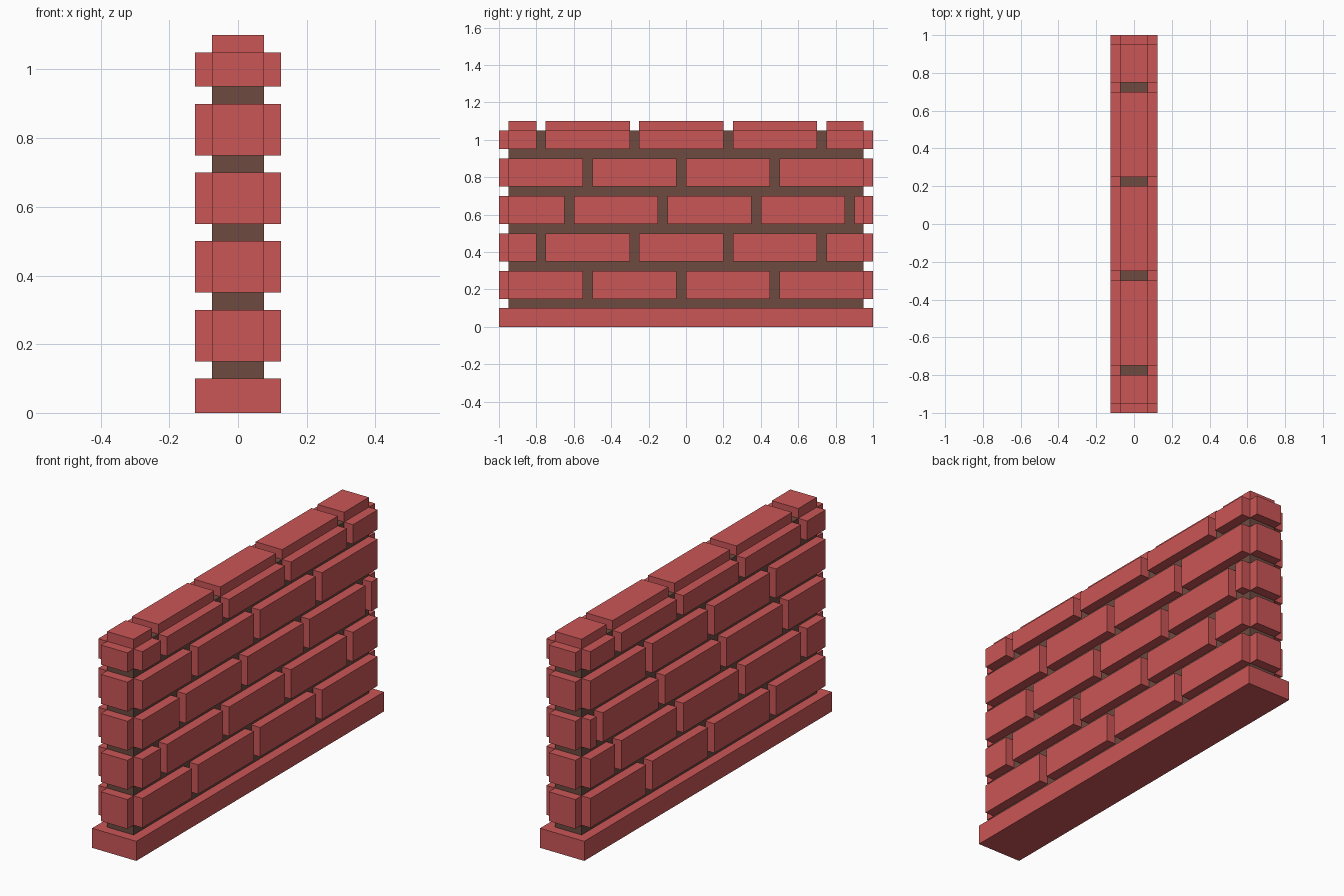
import bpy, bmesh

if "Cube" in bpy.data.objects:
    bpy.data.objects.remove(bpy.data.objects["Cube"])


def material(name, rgb):
    m = bpy.data.materials.new(name)
    m.diffuse_color = (*rgb, 1)
    m.use_nodes = True
    m.node_tree.nodes["Principled BSDF"].inputs["Base Color"].default_value = m.diffuse_color
    return m


BRICK = material("brick red", (0.597, 0.093, 0.093))
MORTAR = material("mortar brown", (0.153, 0.070, 0.052))


def boxes(name, mat, spans):
    """One object made of boxes, each given as (x0, x1, y0, y1, z0, z1)."""
    bm = bmesh.new()
    for x0, x1, y0, y1, z0, z1 in spans:
        for v in bmesh.ops.create_cube(bm, size=1)["verts"]:
            v.co = (x1 if v.co.x > 0 else x0,
                    y1 if v.co.y > 0 else y0,
                    z1 if v.co.z > 0 else z0)
    me = bpy.data.meshes.new(name)
    bm.to_mesh(me)
    bm.free()
    me.materials.append(mat)
    ob = bpy.data.objects.new(name, me)
    bpy.context.collection.objects.link(ob)
    return ob


CX, CY, CZ = 0.075, 0.95, 1.05     # mortar core half width, half length, top
OUT, GAP, PITCH = 0.05, 0.05, 0.5  # brick relief, joint width, brick spacing


def course(first_joint):
    """Lengthwise brick spans along the wall, split at regular joints."""
    spans, start, joint = [], -CY, first_joint
    while joint < CY - GAP:
        spans.append((start, joint))
        start = joint + GAP
        joint += PITCH
    return spans + [(start, CY)]


# Foundation slab and mortar core
boxes("base_slab", BRICK, [(-CX - OUT, CX + OUT, -CY - OUT, CY + OUT, 0, 0.1)])
boxes("mortar_core", MORTAR, [(-CX, CX, -CY, CY, 0.1, CZ)])

# Courses: bottom, top, position of the first joint
rows = [(0.15, 0.30, -0.55), (0.35, 0.50, -0.80), (0.55, 0.70, -0.65),
        (0.75, 0.90, -0.55), (0.95, 1.05, -0.80)]

for i, (z0, z1, joint) in enumerate(rows, 1):
    # Raised bricks on both long faces
    boxes(f"side_bricks_{i}", BRICK,
          [(min(s * CX, s * (CX + OUT)), max(s * CX, s * (CX + OUT)), a, b, z0, z1)
           for s in (-1, 1) for a, b in course(joint)])
    # Raised bricks on both ends
    boxes(f"end_bricks_{i}", BRICK,
          [(-CX, CX, -CY - OUT, -CY, z0, z1), (-CX, CX, CY, CY + OUT, z0, z1)])

# Coping bricks along the top
boxes("top_bricks", BRICK,
      [(-CX, CX, a, b, CZ, CZ + OUT) for a, b in course(-0.80)])
